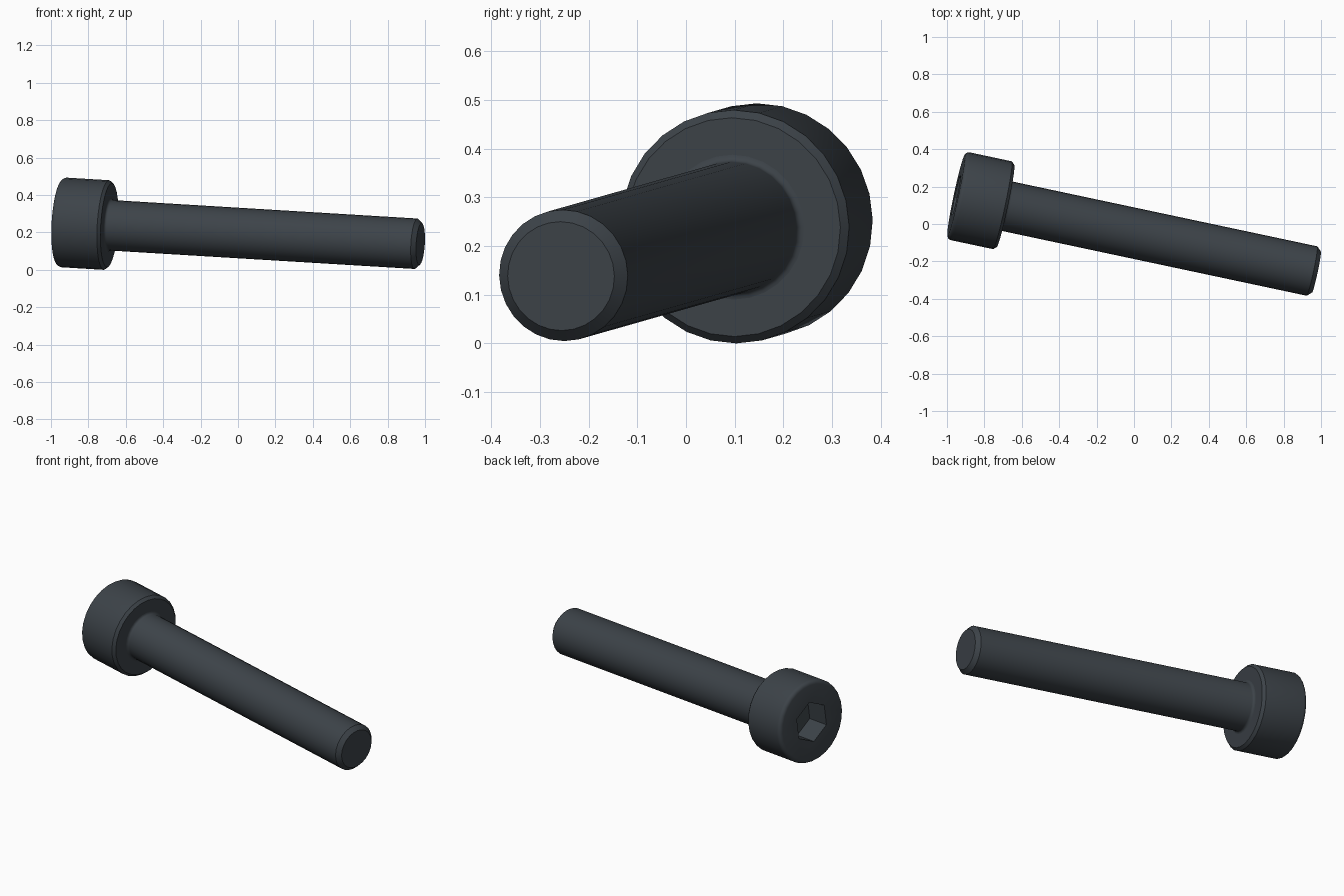
import bpy, bmesh
from math import cos, sin, pi, radians
from mathutils import Vector, Matrix

cube = bpy.data.objects.get("Cube")
if cube:
    bpy.data.objects.remove(cube)

SIDES = 28
HEAD_R, HEAD_LEN = 0.24, 0.27
SHANK_R, LENGTH = 0.135, 1.973
FILLET = 0.014
SOCKET_R, SOCKET_DEPTH = 0.12, 0.135

steel = bpy.data.materials.new("dark_steel")
steel.use_nodes = True
colour = (0.046, 0.056, 0.066, 1)
steel.diffuse_color = colour
steel.node_tree.nodes["Principled BSDF"].inputs["Base Color"].default_value = colour

# Tilted frame: local z runs along the screw from the head to the tip
axis = Vector((0.976, -0.2075, -0.059)).normalized()
side = Vector((0, 0, 1)).cross(axis).normalized() * -1
up = side.cross(axis)
frame = Matrix((up, side, axis)).transposed().to_4x4()
frame.translation = (-0.951, 0.153, 0.2545)


def ring(bm, radius, z, sides=SIDES, turn=0.0):
    return [bm.verts.new((radius * cos(2 * pi * i / sides + turn),
                          radius * sin(2 * pi * i / sides + turn), z))
            for i in range(sides)]


def join(bm, a, b):
    for i in range(len(a)):
        j = (i + 1) % len(a)
        bm.faces.new((a[i], a[j], b[j], b[i]))


def lathe(bm, profile):
    rings = [ring(bm, r, z) for r, z in profile]
    for a, b in zip(rings, rings[1:]):
        join(bm, a, b)
    return rings


def finish(bm, name):
    mesh = bpy.data.meshes.new(name)
    bm.to_mesh(mesh)
    bm.free()
    mesh.materials.append(steel)
    obj = bpy.data.objects.new(name, mesh)
    bpy.context.collection.objects.link(obj)
    obj.matrix_world = frame
    bpy.ops.object.select_all(action='DESELECT')
    obj.select_set(True)
    bpy.context.view_layer.objects.active = obj
    bpy.ops.object.shade_smooth_by_angle(angle=radians(32))


# Head: rounded back rim, chamfered underside, hexagonal socket
ROUND = 0.022
bm = bmesh.new()
profile = [(HEAD_R - ROUND + ROUND * sin(t * pi / 8),
            ROUND - ROUND * cos(t * pi / 8)) for t in range(5)]
profile += [(HEAD_R, HEAD_LEN - 0.016), (HEAD_R - 0.015, HEAD_LEN),
            (SHANK_R + FILLET, HEAD_LEN)]
rings = lathe(bm, profile)
mouth = ring(bm, SOCKET_R, 0, 6, radians(-5))
floor = ring(bm, SOCKET_R, SOCKET_DEPTH, 6, radians(-5))
join(bm, floor, mouth)
bm.faces.new(floor)
rim = [bm.edges.get((rings[0][i], rings[0][i - 1])) for i in range(SIDES)]
lip = [bm.edges.get((mouth[i], mouth[i - 1])) for i in range(6)]
bmesh.ops.bridge_loops(bm, edges=rim + lip)
bmesh.ops.recalc_face_normals(bm, faces=bm.faces)
# The open underside must still face towards the tip
bm.faces.ensure_lookup_table()
bm.normal_update()
under = [f for f in bm.faces if f.calc_center_median().z > HEAD_LEN - 1e-4]
if under[0].normal.z < 0:
    bmesh.ops.reverse_faces(bm, faces=bm.faces)
finish(bm, "screw_head")

# Shank: fillet under the head, plain cylinder, chamfered tip
bm = bmesh.new()
profile = [(SHANK_R + FILLET - FILLET * sin(t * pi / 8),
            HEAD_LEN + FILLET - FILLET * cos(t * pi / 8)) for t in range(5)]
profile += [(SHANK_R, LENGTH - 0.024), (SHANK_R - 0.023, LENGTH)]
rings = lathe(bm, profile)
bm.faces.new(rings[-1])
bmesh.ops.recalc_face_normals(bm, faces=bm.faces)
bm.normal_update()
tip = max(bm.faces, key=lambda f: f.calc_center_median().z)
if tip.normal.z < 0:
    bmesh.ops.reverse_faces(bm, faces=bm.faces)
finish(bm, "screw_shank")
